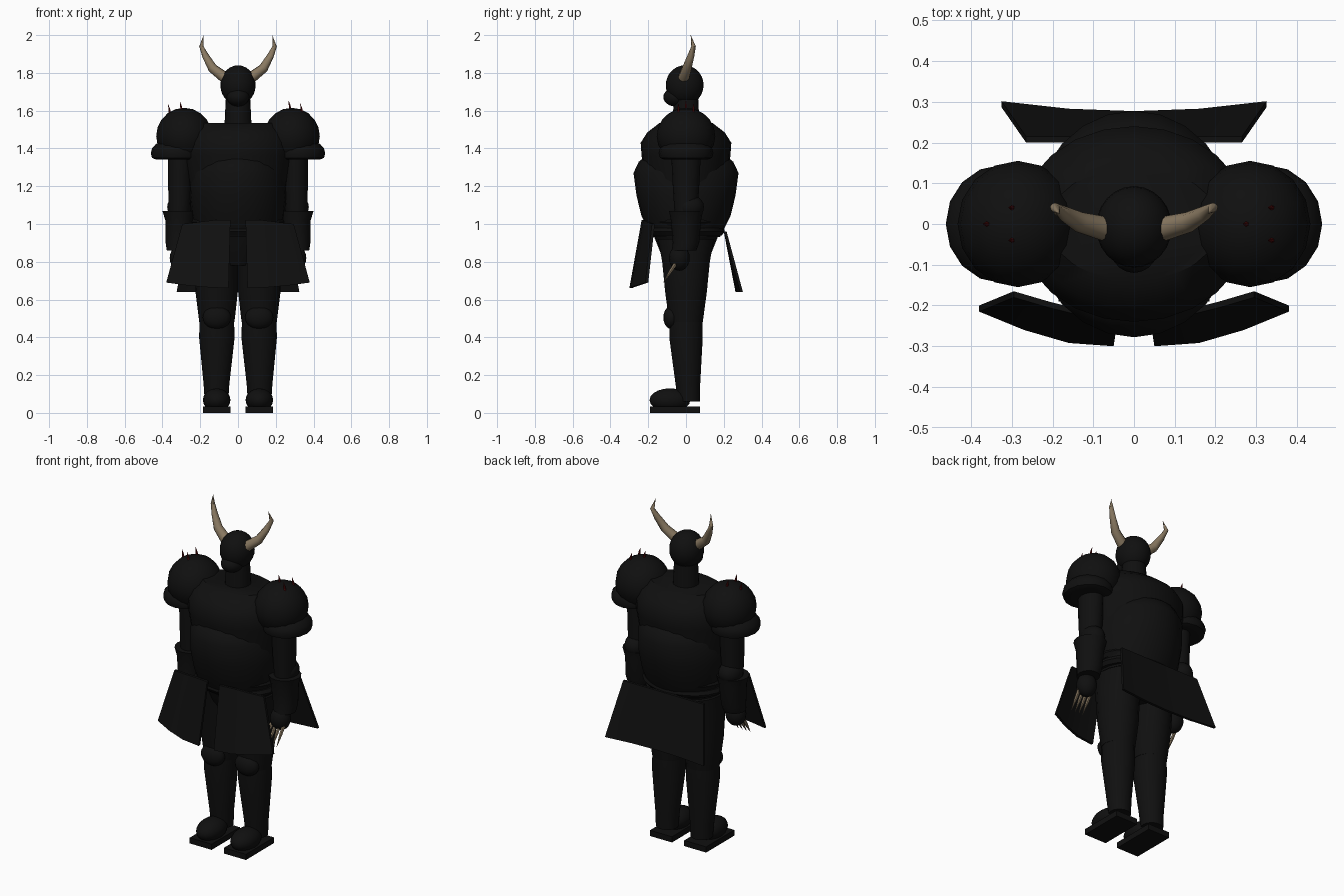
import bpy, bmesh, math
from mathutils import Vector

if "Cube" in bpy.data.objects:
    bpy.data.objects.remove(bpy.data.objects["Cube"])


def material(name, rgb):
    m = bpy.data.materials.new(name)
    m.diffuse_color = (*rgb, 1)
    m.use_nodes = True
    m.node_tree.nodes["Principled BSDF"].inputs["Base Color"].default_value = m.diffuse_color
    return m


BLACK = material("black_armour", (0.005, 0.005, 0.005))
BONE = material("bone", (0.25, 0.19, 0.12))
RED = material("dark_red", (0.09, 0.004, 0.004))


def finish(name, bm, mat, angle=40):
    bmesh.ops.recalc_face_normals(bm, faces=bm.faces)
    mesh = bpy.data.meshes.new(name)
    bm.to_mesh(mesh)
    bm.free()
    mesh.materials.append(mat)
    ob = bpy.data.objects.new(name, mesh)
    bpy.context.collection.objects.link(ob)
    bpy.ops.object.select_all(action='DESELECT')
    ob.select_set(True)
    bpy.context.view_layer.objects.active = ob
    bpy.ops.object.shade_smooth_by_angle(angle=math.radians(angle))
    return ob


def skin(bm, rings):
    """Bridge rings of vertices and cap both ends."""
    n = len(rings[0])
    for a, b in zip(rings, rings[1:]):
        for i in range(n):
            j = (i + 1) % n
            bm.faces.new((a[i], a[j], b[j], b[i]))
    bm.faces.new(rings[0])
    bm.faces.new(rings[-1])


def loft(name, rings, mat=BLACK, n=20, angle=40):
    """Rings are (z, cx, cy, rx, ry) ellipses."""
    bm = bmesh.new()
    turn = [2 * math.pi * i / n for i in range(n)]
    skin(bm, [[bm.verts.new((cx + rx * math.cos(t), cy + ry * math.sin(t), z))
               for t in turn] for z, cx, cy, rx, ry in rings])
    return finish(name, bm, mat, angle)


def ball(name, centre, radii, u=20, v=12, floor=None):
    """Ellipsoid, optionally flattened below a height."""
    bm = bmesh.new()
    bmesh.ops.create_uvsphere(bm, u_segments=u, v_segments=v, radius=1)
    for p in bm.verts:
        p.co = Vector(c + r * k for c, r, k in zip(centre, radii, p.co))
        if floor is not None:
            p.co.z = max(p.co.z, floor)
    bmesh.ops.remove_doubles(bm, verts=bm.verts, dist=1e-5)
    return finish(name, bm, BLACK)


def tube(name, path, mat, n=8):
    """Tapered tube along points (x, y, z, radius)."""
    bm = bmesh.new()
    pts = [Vector(p[:3]) for p in path]
    rings = []
    for i, p in enumerate(path):
        d = pts[min(i + 1, len(pts) - 1)] - pts[max(i - 1, 0)]
        q = d.to_track_quat('Z', 'Y')
        rings.append([bm.verts.new(pts[i] + q @ Vector((
            p[3] * math.cos(2 * math.pi * k / n), p[3] * math.sin(2 * math.pi * k / n), 0)))
            for k in range(n)])
    skin(bm, rings)
    return finish(name, bm, mat)


def panel(name, top, bottom, thick=0.015):
    """Armour skirt plate between two edges of points."""
    bm = bmesh.new()
    front = [[bm.verts.new(p) for p in edge] for edge in (top, bottom)]
    back = [[bm.verts.new(Vector(p) + Vector((0, thick, 0))) for p in edge] for edge in (top, bottom)]
    for i in range(len(top) - 1):
        for a, b in ((front[0], front[1]), (back[0], back[1]), (front[0], back[0]), (front[1], back[1])):
            bm.faces.new((a[i], a[i + 1], b[i + 1], b[i]))
    for k in (0, -1):
        bm.faces.new((front[0][k], front[1][k], back[1][k], back[0][k]))
    return finish(name, bm, BLACK, 30)


# Head and neck
ball("helmet", (0, -0.007, 1.735), (0.093, 0.1, 0.105), 24, 14)
ball("jaw_guard", (0, -0.055, 1.672), (0.06, 0.065, 0.05))
loft("neck", [(1.45, 0, 0, 0.075, 0.075), (1.66, 0, 0, 0.065, 0.065)])

# Torso
loft("chest_plate", [(1.15, 0, 0, 0.25, 0.2), (1.36, 0, 0, 0.285, 0.235), (1.43, 0, 0, 0.285, 0.24),
                     (1.485, 0, 0, 0.26, 0.205), (1.535, 0, 0, 0.21, 0.14)], n=24)
loft("belly_plate", [(0.93, 0, 0, 0.215, 0.18), (1.04, 0, 0, 0.245, 0.235), (1.15, 0, 0, 0.258, 0.262),
                     (1.27, 0, 0, 0.25, 0.278), (1.33, 0, 0, 0.21, 0.25), (1.37, 0, 0, 0.12, 0.2)], n=24)
for k, z in enumerate((0.96, 1.01)):
    loft(f"belt_{k}", [(z - 0.02, 0, 0, 0.235, 0.19), (z, 0, 0, 0.25, 0.205), (z + 0.02, 0, 0, 0.24, 0.2)], n=24)
loft("hips", [(0.78, 0, 0, 0.1, 0.1), (0.86, 0, 0, 0.2, 0.14), (0.96, 0, 0, 0.22, 0.18)])

# Rear skirt plate
panel("rear_skirt",
      [(x, 0.2, 0.96) for x in (-0.265, -0.13, 0, 0.13, 0.265)],
      [(x, 0.262 + 0.23 * x * x, 0.64) for x in (-0.325, -0.16, 0, 0.16, 0.325)])

for side, s in (("left", -1), ("right", 1)):
    # Horn
    tube(f"{side}_horn", [(s * 0.07, -0.012, 1.775, 0.03), (s * 0.135, 0.005, 1.825, 0.025),
                          (s * 0.172, 0.026, 1.89, 0.018), (s * 0.194, 0.04, 1.94, 0.012),
                          (s * 0.182, 0.025, 2.0, 0.001)], BONE, 10)
    # Shoulder armour
    ball(f"{side}_pauldron", (s * 0.285, 0, 1.465), (0.148, 0.155, 0.15), 16, 10, 1.38)
    ball(f"{side}_pauldron_rim", (s * 0.325, 0, 1.375), (0.137, 0.145, 0.08), 16, 10, 1.342)
    offset = -0.33 if s < 0 else 0.307
    for k, (dx, y) in enumerate(((0.032, 0.04), (0.032, -0.04), (-0.03, 0))):
        x = offset + dx
        d = max(0, 1 - ((x - s * 0.285) / 0.148) ** 2 - (y / 0.155) ** 2)
        z = 1.465 + 0.15 * math.sqrt(d)
        tube(f"{side}_shoulder_spike_{k}", [(x, y, z - 0.01, 0.007), (x - 0.004, y, z + 0.015, 0.005),
                                            (x - 0.01, y, z + 0.04, 0.0005)], RED, 6)
    # Arm, cuff and hand
    loft(f"{side}_upper_arm", [(1.05, s * 0.31, 0, 0.055, 0.06), (1.2, s * 0.307, 0, 0.063, 0.07),
                               (1.4, s * 0.305, 0, 0.065, 0.08)], n=16)
    ball(f"{side}_elbow", (s * 0.31, 0.02, 1.09), (0.065, 0.075, 0.065), 16, 10)
    loft(f"{side}_gauntlet", [(0.86, s * 0.315, -0.01, 0.062, 0.065), (0.9, s * 0.315, 0, 0.068, 0.07),
                              (1.02, s * 0.31, 0, 0.075, 0.08), (1.07, s * 0.31, 0, 0.09, 0.09)], n=16)
    ball(f"{side}_hand", (s * 0.305, -0.035, 0.82), (0.058, 0.055, 0.068), 14, 10)
    for k in range(4):
        x = s * (0.262 + 0.026 * k)
        tube(f"{side}_claw_{k}", [(x, -0.055, 0.79, 0.011), (x, -0.085, 0.745, 0.009),
                                  (x, -0.12, 0.69, 0.001)], BONE, 6)
    # Front skirt plate
    panel(f"{side}_front_skirt",
          [(s * 0.04, -0.235, 1.02), (s * 0.13, -0.225, 1.02), (s * 0.21, -0.205, 1.01), (s * 0.295, -0.18, 1.0)],
          [(s * 0.05, -0.3, 0.66), (s * 0.16, -0.292, 0.665), (s * 0.27, -0.26, 0.675), (s * 0.38, -0.215, 0.69)])
    # Leg
    loft(f"{side}_thigh", [(0.48, s * 0.112, 0, 0.093, 0.09), (0.64, s * 0.113, 0, 0.112, 0.112),
                           (0.8, s * 0.115, 0, 0.115, 0.128), (0.92, s * 0.115, 0, 0.11, 0.15)], n=18)
    loft(f"{side}_shin", [(0.06, s * 0.114, 0.015, 0.062, 0.06), (0.15, s * 0.114, 0.01, 0.068, 0.066),
                          (0.4, s * 0.112, 0, 0.094, 0.09), (0.52, s * 0.112, 0, 0.09, 0.09)], n=18)
    ball(f"{side}_kneecap", (s * 0.112, -0.075, 0.505), (0.075, 0.045, 0.062), 16, 10)
    # Boot and sole
    ball(f"{side}_boot", (s * 0.113, -0.085, 0.068), (0.073, 0.108, 0.062), 16, 10, 0.02)
    bm = bmesh.new()
    bmesh.ops.create_cube(bm, size=1)
    for v in bm.verts:
        v.co = (s * 0.113 + v.co.x * 0.145, -0.058 + v.co.y * 0.265, 0.017 + v.co.z * 0.034)
    finish(f"{side}_sole", bm, BLACK)
